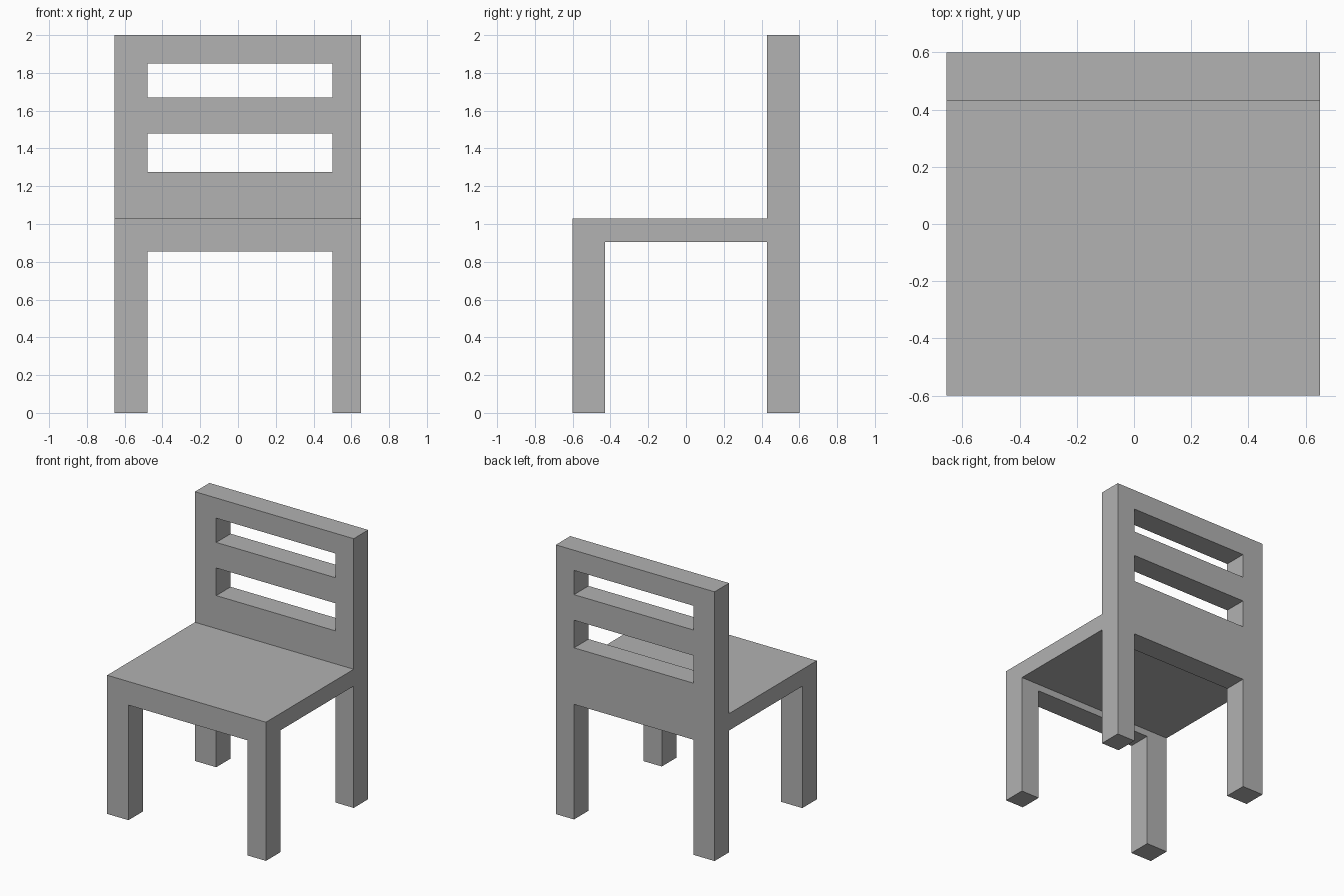
import bpy
import bmesh

default = bpy.data.objects.get("Cube")
if default:
    bpy.data.objects.remove(default, do_unlink=True)

# Single plain colour
grey = bpy.data.materials.new("plain_grey")
grey.use_nodes = True
colour = (0.445, 0.445, 0.445, 1.0)
grey.diffuse_color = colour
grey.node_tree.nodes["Principled BSDF"].inputs["Base Color"].default_value = colour

# Overall size and the main levels
LEFT, RIGHT = 0.65, -0.655
HALF_DEPTH, HEIGHT = 0.6, 2.0
INNER_LEFT, INNER_RIGHT = 0.5, -0.48
INNER_Y = 0.43
SEAT_TOP, SEAT_UNDER, RAIL_UNDER = 1.03, 0.905, 0.855
OVER = 0.5  # how far cutters reach past the block


def box(name, x, y, z):
    """Box object spanning the given (low, high) ranges."""
    bm = bmesh.new()
    bmesh.ops.create_cube(bm, size=1.0)
    for v in bm.verts:
        v.co = [r[0] if c < 0 else r[1] for c, r in zip(v.co, (x, y, z))]
    mesh = bpy.data.meshes.new(name)
    bm.to_mesh(mesh)
    bm.free()
    mesh.materials.append(grey)
    obj = bpy.data.objects.new(name, mesh)
    bpy.context.collection.objects.link(obj)
    return obj


def carve(target, name, x, y, z):
    """Cut a box-shaped opening out of the target."""
    cutter = box(name, x, y, z)
    cutter.hide_render = True
    mod = target.modifiers.new(name, "BOOLEAN")
    mod.operation = "DIFFERENCE"
    mod.solver = "EXACT"
    mod.object = cutter
    bpy.context.view_layer.objects.active = target
    bpy.ops.object.modifier_apply(modifier=mod.name)
    bpy.data.objects.remove(cutter, do_unlink=True)


# Chair carved in one piece from a solid block
chair = box("chair_frame", (RIGHT, LEFT), (-HALF_DEPTH, HALF_DEPTH), (0, HEIGHT))
through_x = (RIGHT - OVER, LEFT + OVER)
through_y = (-HALF_DEPTH - OVER, HALF_DEPTH + OVER)
between_legs = (INNER_RIGHT, INNER_LEFT)

# Open space above the seat, leaving the backrest
carve(chair, "seat_space", through_x, (-HALF_DEPTH - OVER, INNER_Y), (SEAT_TOP, HEIGHT + OVER))
# Gap between front and back legs
carve(chair, "side_gap", through_x, (-INNER_Y, INNER_Y), (-OVER, SEAT_UNDER))
# Gap between left and right legs, leaving a low rail front and back
carve(chair, "leg_gap", between_legs, through_y, (-OVER, RAIL_UNDER))
# Backrest slots
for name, span in (("lower_slot", (1.275, 1.48)), ("upper_slot", (1.67, 1.85))):
    carve(chair, name, between_legs, (0, HALF_DEPTH + OVER), span)
